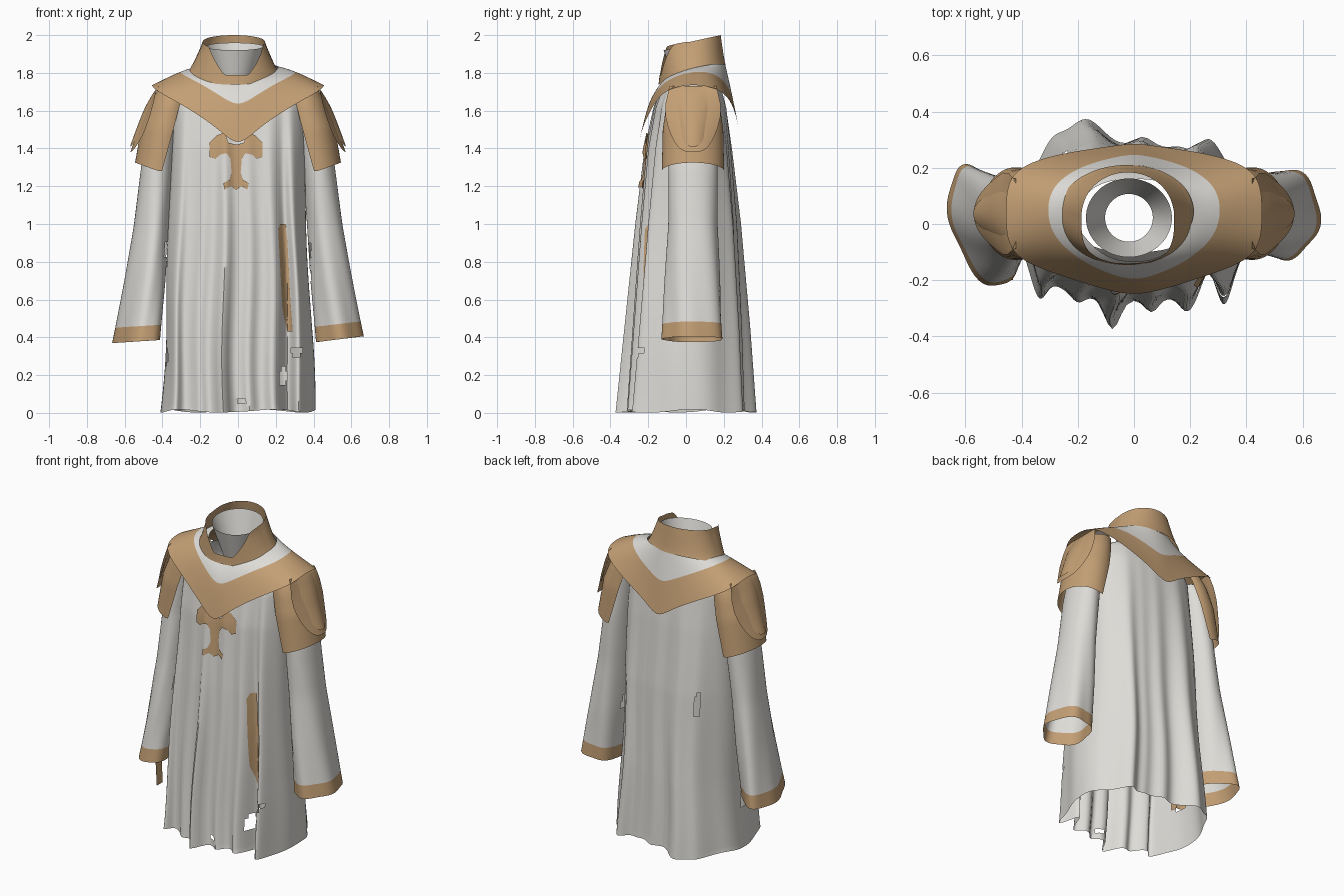
import bpy, bmesh
from math import sin, cos, pi, radians, exp
from mathutils import Vector
from mathutils.bvhtree import BVHTree

cube = bpy.data.objects.get("Cube")
if cube:
    bpy.data.objects.remove(cube, do_unlink=True)


def material(name, rgb):
    m = bpy.data.materials.new(name)
    m.use_nodes = True
    m.diffuse_color = (*rgb, 1)
    m.node_tree.nodes["Principled BSDF"].inputs["Base Color"].default_value = (*rgb, 1)
    return m


CLOTH = material("pale cloth", (0.73, 0.715, 0.68))
TAN = material("tan trim", (0.545, 0.345, 0.175))


def finish(name, bm, mats):
    bmesh.ops.recalc_face_normals(bm, faces=bm.faces)
    me = bpy.data.meshes.new(name)
    bm.to_mesh(me)
    bm.free()
    for m in mats:
        me.materials.append(m)
    ob = bpy.data.objects.new(name, me)
    bpy.context.collection.objects.link(ob)
    for o in bpy.context.selected_objects:
        o.select_set(False)
    ob.select_set(True)
    bpy.context.view_layer.objects.active = ob
    bpy.ops.object.shade_smooth_by_angle(angle=radians(60))
    return ob


def loft(rows, closed=True):
    """Skin a list of equally long point rows."""
    bm = bmesh.new()
    grid = [[bm.verts.new(p) for p in row] for row in rows]
    n = len(rows[0])
    for a, b in zip(grid, grid[1:]):
        for i in range(n if closed else n - 1):
            j = (i + 1) % n
            bm.faces.new((a[i], a[j], b[j], b[i]))
    return bm


def sample(keys, z):
    """Interpolate a table whose first column falls with height."""
    for a, b in zip(keys, keys[1:]):
        if z >= b[0]:
            t = min(1, max(0, (a[0] - z) / (a[0] - b[0])))
            return [p + (q - p) * t for p, q in zip(a[1:], b[1:])]
    return keys[-1][1:]


def tear(bm, holes):
    """Remove faces inside small ellipses: x, z, half sizes, side of y."""
    dead = []
    for f in bm.faces:
        c = f.calc_center_median()
        if any(((c.x - x) / w) ** 2 + ((c.z - z) / h) ** 2 < 1 and c.y * s > 0
               for x, z, w, h, s in holes):
            dead.append(f)
    bmesh.ops.delete(bm, geom=dead, context="FACES")


def power(v, e):
    return (1 if v >= 0 else -1) * abs(v) ** e


# Robe body: height, half width, front depth, back depth
BODY = [(1.76, .20, .10, .16), (1.72, .29, .125, .185), (1.62, .34, .165, .21),
        (1.40, .35, .20, .23), (1.0, .365, .225, .255), (.45, .385, .25, .27),
        (0, .41, .27, .275)]
# Folds at the hem: x, width, height
FRONT_FOLDS = [(-.35, .035, .09), (-.21, .035, .03), (-.08, .04, .105), (.065, .035, .045),
               (.2, .04, .06), (.278, .03, -.06), (.335, .035, .10)]
BACK_FOLDS = [(-.28, .05, .06), (-.17, .085, .11), (.03, .045, .035),
              (.15, .03, .01), (.26, .05, .065)]


def body_point(t, z):
    w, front, back = sample(BODY, z)
    x, s = w * power(cos(t), .8), power(sin(t), .8)
    drop = max(0, 1 - z / 1.75)
    folds, depth = (FRONT_FOLDS, front) if s < 0 else (BACK_FOLDS, back)
    across = x * .41 / w
    bulge = sum(h * exp(-((across - c) / r) ** 2) for c, r, h in folds)
    y = s * depth + (1 if s > 0 else -1) * bulge * drop * min(1, 2.5 * abs(s))
    x += .012 * drop * sin(z * 5 + 2 * t)
    hem = .01 + .008 * sin(5 * t + 1) if z == 0 else 0
    return (x, y, z + hem)


body = loft([[body_point(2 * pi * i / 192, 1.76 * k / 72) for i in range(192)]
             for k in range(73)])
surface = BVHTree.FromBMesh(body)
tear(body, [(.31, .325, .03, .025, -1), (.24, .19, .018, .055, -1),
            (.02, .06, .012, .035, -1), (-.39, .30, .02, .05, -1),
            (-.25, .95, .014, .08, 1)])
finish("robe_body", body, [CLOTH])


def drape(name, outline, mat):
    """Lay a flat outline (x, z) on the front of the robe."""
    bm = bmesh.new()
    face = bm.faces.new([bm.verts.new((x, 0, z)) for x, z in outline])
    face.normal_update()
    bmesh.ops.triangulate(bm, faces=[face])
    for axis, step in ((0, .01), (2, .03)):
        vals = [v.co[axis] for v in bm.verts]
        p = min(vals) + step
        while p < max(vals):
            co, no = Vector(), Vector()
            co[axis], no[axis] = p, 1
            bmesh.ops.bisect_plane(bm, geom=bm.verts[:] + bm.edges[:] + bm.faces[:],
                                   plane_co=co, plane_no=no)
            p += step
    for v in bm.verts:
        hit = surface.ray_cast(Vector((v.co.x, -2, v.co.z)), Vector((0, 1, 0)))[0]
        v.co.y = (hit.y if hit else -.2) - .008
    finish(name, bm, [mat])


# Chest ornament and hanging stripe
half = [(0, 1.42), (.04, 1.43), (.06, 1.485), (.10, 1.47), (.14, 1.43), (.14, 1.355),
        (.11, 1.345), (.085, 1.367), (.05, 1.375), (.03, 1.345), (.024, 1.27),
        (.035, 1.235), (.068, 1.215), (.06, 1.183), (.03, 1.2), (0, 1.18)]
drape("chest_ornament", [(x - .01, z) for x, z in half]
      + [(-x - .01, z) for x, z in half[-2:0:-1]], TAN)
drape("hanging_stripe", [(.213, .97), (.223, 1.0), (.252, 1.0), (.262, .9),
                         (.277, .6), (.29, .43), (.262, .43), (.235, .55)], TAN)

# Sleeves: height, centre x, half width, half depth
SLEEVE = [(1.66, .36, .05, .08), (1.6, .385, .07, .11), (1.3, .428, .085, .13),
          (1.0, .46, .093, .13), (.7, .496, .109, .147), (.48, .526, .119, .155),
          (.39, .538, .124, .16)]


def sleeve_point(s, t, z):
    cx, rx, ry = sample(SLEEVE, z)
    low = max(0, 1.3 - z) / .9
    ripple = 1 + .05 * low * cos(5 * t + 3 * z)
    x = cx + rx * cos(t) * ripple
    y = .037 + ry * sin(t) * ripple
    if s > 0:
        z += .015 * low * cos(t)
    else:
        y += low * (.09 * cos(t) - .045 + .035 * sin(t))
        z -= low * (.012 + .008 * cos(t))
    return (s * x, y, z)


# Shoulder caps: height, centre x, half width, half depth
CAP = [(1.72, .33, .09, .11), (1.64, .355, .105, .14), (1.5, .385, .125, .16),
       (1.28, .42, .125, .165)]


def cap_point(s, i, z):
    cx, rx, ry = sample(CAP, z)
    t = radians(98 + 54 * (z - 1.28)) * i
    return (s * (cx + rx * cos(t)), .037 + ry * sin(t),
            z + .045 * max(0, cos(t)) * (1.72 - z) / .44)


def flap_point(s, u, v, width, tip, lift):
    """Rounded tongue that bows out from the shoulder."""
    z = 1.73 - v * (1.73 - (tip + .26 * abs(u) ** 3))
    drop = (1.73 - z) / .35
    x = .42 + lift * min(1, drop * 3) + .15 * drop ** .8 - .09 * u * u * drop
    return (s * x, .037 + width * u * (.75 + .25 * min(1, drop * 2)), z)


heights = [1.66 - 1.19 * k / 30 for k in range(31)] + [.445, .42, .39]
for s, side in ((1, "left"), (-1, "right")):
    bm = loft([[sleeve_point(s, 2 * pi * i / 64, z) for i in range(64)] for z in heights])
    bm.faces.ensure_lookup_table()
    for f in bm.faces[30 * 64:]:
        f.material_index = 1
    tear(bm, [(s * .37, .87, .02, .05, -1), (s * .385, .72, .012, .04, 1)])
    finish(side + "_sleeve", bm, [CLOTH, TAN])

    bm = loft([[cap_point(s, i / 16, 1.72 - .44 * k / 14)
                for i in range(-16, 17)] for k in range(15)], closed=False)
    finish(side + "_shoulder_cap", bm, [TAN])

    for layer, width, tip, lift in (("wide", .165, 1.38, 0), ("middle", .105, 1.41, .012)):
        bm = loft([[flap_point(s, -1 + i / 10, k / 12, width, tip, lift)
                    for i in range(21)] for k in range(13)], closed=False)
        finish(side + "_" + layer + "_shoulder_flap", bm, [TAN])

# Loose strap under the right cuff
strap = loft([[(-.44 + .01 * k / 4, -.2 + .03 * i, .42 - .045 * k) for i in range(3)]
              for k in range(5)], closed=False)
finish("cuff_strap", strap, [TAN])

# Mantle: half outlines from front centre round to back centre
INNER = [(0, -.135, 1.735), (.06, -.13, 1.75), (.13, -.10, 1.78), (.20, -.02, 1.81),
         (.22, .05, 1.83), (.19, .13, 1.845), (.12, .18, 1.85), (.05, .205, 1.845),
         (0, .21, 1.84)]
MIDDLE = [(0, -.205, 1.65), (.08, -.18, 1.69), (.18, -.13, 1.757), (.27, -.04, 1.80),
          (.30, .05, 1.82), (.275, .13, 1.815), (.19, .20, 1.765), (.08, .235, 1.705),
          (0, .25, 1.67)]
OUTER = [(0, -.255, 1.40), (.10, -.235, 1.505), (.29, -.175, 1.63), (.455, -.11, 1.715),
         (.455, .04, 1.745), (.455, .19, 1.715), (.28, .25, 1.63), (.09, .275, 1.53),
         (0, .29, 1.45)]


def around(points):
    return points + [(-x, y, z) for x, y, z in points[-2:0:-1]]


bm = loft([around(r) for r in (INNER, MIDDLE, OUTER)])
for i, f in enumerate(bm.faces):
    f.material_index = i // 16
mantle = finish("mantle", bm, [CLOTH, TAN])
smooth = mantle.modifiers.new("smooth", "SUBSURF")
smooth.levels = smooth.render_levels = 3


# Standing collar with a notch at the front, squarer at the front of its rim
def collar_point(t, v):
    e = .6 if sin(t) < 0 else 1
    x0, y0 = -.025 + .25 * cos(t), .032 + .178 * sin(t)
    x1, y1 = -.022 + .165 * power(cos(t), e), .026 + .156 * power(sin(t), e)
    low = 1.79 + .052 * sin(t)
    high = 1.965 + .035 * sin(t)
    if sin(t) < 0:
        gap = min(1, max(0, (.145 - abs(x1 + .01)) / .075))
        high -= gap * (high - 1.79)
    z = low + v * (high - low)
    grow = min(1, (z - low) / .17) ** .8
    return (x0 + (x1 - x0) * grow, y0 + (y1 - y0) * grow, z)


finish("collar", loft([[collar_point(2 * pi * i / 128, k / 8) for i in range(128)]
                       for k in range(9)]), [TAN])

# Funnel-shaped lining inside the collar
finish("collar_lining", loft([[(-.018 + (.085 + .068 * k / 6) * cos(2 * pi * i / 64),
                                .022 + (.085 + .055 * k / 6) * sin(2 * pi * i / 64),
                                1.74 + .20 * k / 6 + .02 * k / 6 * sin(2 * pi * i / 64))
                               for i in range(64)] for k in range(7)]), [CLOTH])
